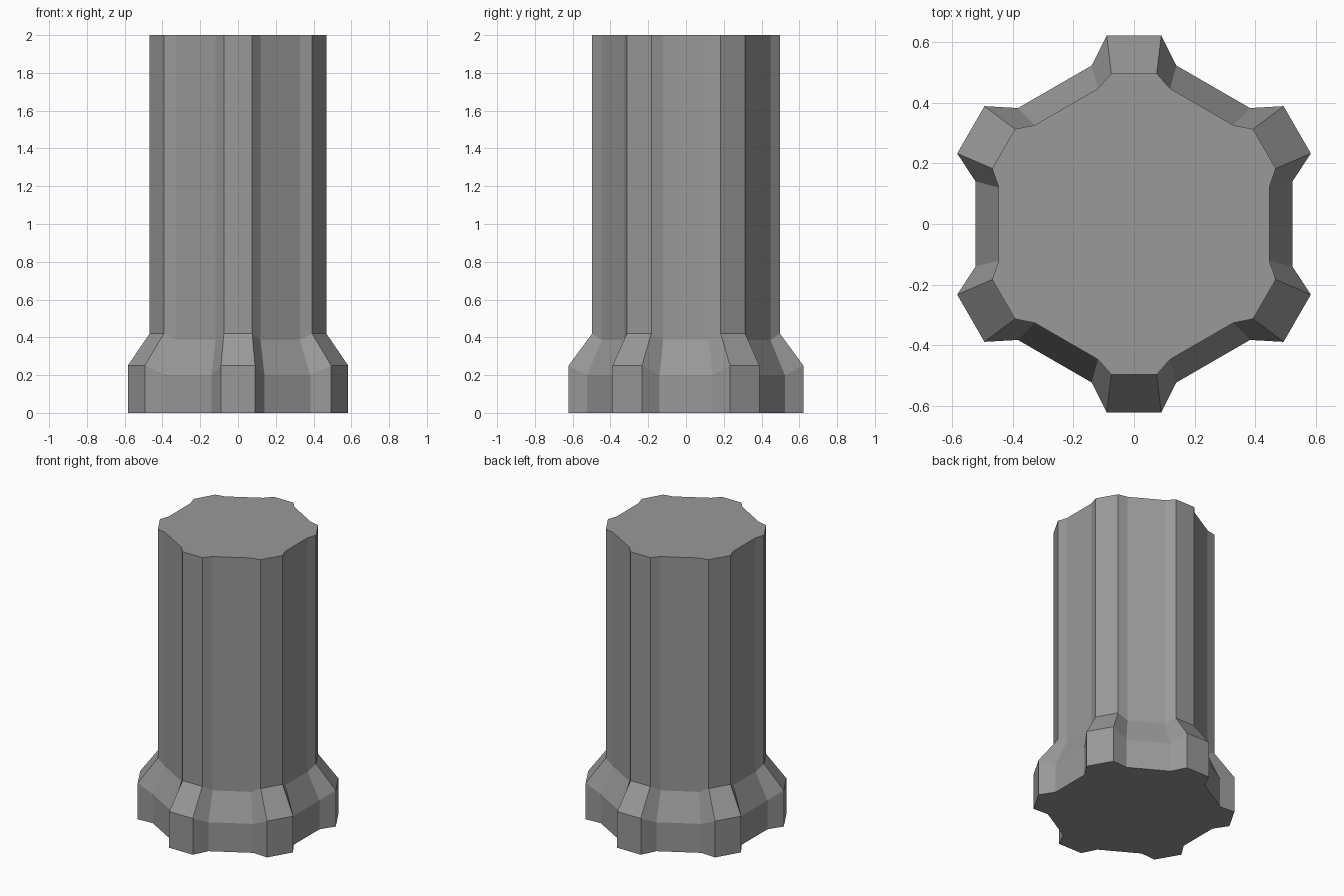
import bpy
import bmesh
from math import radians
from mathutils import Matrix, Vector

cube = bpy.data.objects.get("Cube")
if cube:
    bpy.data.objects.remove(cube, do_unlink=True)

# Plain grey for the whole piece
grey = bpy.data.materials.new("plain grey")
grey.use_nodes = True
colour = (0.32, 0.32, 0.32, 1)
grey.diffuse_color = colour
grey.node_tree.nodes["Principled BSDF"].inputs["Base Color"].default_value = colour

# Each level gives the rib and groove corners as (half width, radius, height)
LEVELS = [
    ((0.09, 0.622, 0), (0.14, 0.523, 0)),            # foot
    ((0.09, 0.622, 0.25), (0.14, 0.523, 0.2)),       # top of collar
    ((0.075, 0.497, 0.42), (0.119, 0.447, 0.385)),   # start of shaft
    ((0.075, 0.497, 2), (0.119, 0.447, 2)),          # top of shaft
]
RIBS = 6


def ring(bm, rib, groove):
    """Repeat one rib and its groove corners around the axis."""
    verts = []
    for i in range(RIBS):
        turn = Matrix.Rotation(radians(360 / RIBS * i), 3, "Z")
        for side, (x, y, z) in ((1, groove), (1, rib), (-1, rib), (-1, groove)):
            verts.append(bm.verts.new(turn @ Vector((side * x, y, z))))
    return verts


# Ribbed column: skin the rings and cap both ends
bm = bmesh.new()
rings = [ring(bm, *level) for level in LEVELS]
for low, high in zip(rings, rings[1:]):
    for i in range(len(low)):
        j = (i + 1) % len(low)
        bm.faces.new((low[i], low[j], high[j], high[i]))
bm.faces.new(rings[0][::-1])
bm.faces.new(rings[-1])
bmesh.ops.recalc_face_normals(bm, faces=bm.faces)

mesh = bpy.data.meshes.new("ribbed_column")
bm.to_mesh(mesh)
bm.free()
mesh.materials.append(grey)
column = bpy.data.objects.new("ribbed_column", mesh)
bpy.context.collection.objects.link(column)
